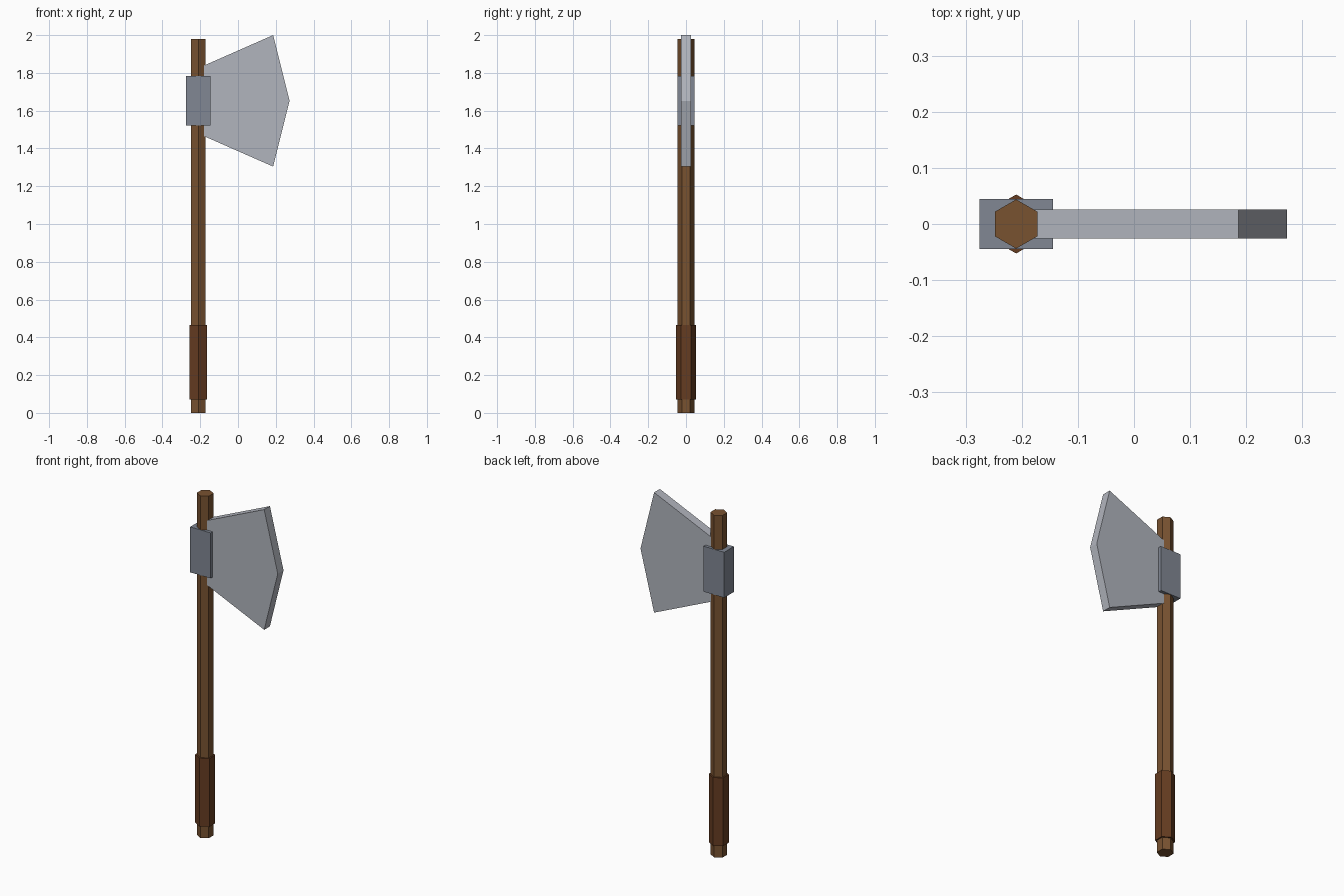
import bpy
import bmesh
from math import radians

if "Cube" in bpy.data.objects:
    bpy.data.objects.remove(bpy.data.objects["Cube"])

SHAFT_X = -0.21


def paint(obj, name, rgb):
    mat = bpy.data.materials.get(name) or bpy.data.materials.new(name)
    mat.diffuse_color = (*rgb, 1)
    mat.use_nodes = True
    mat.node_tree.nodes["Principled BSDF"].inputs["Base Color"].default_value = mat.diffuse_color
    obj.data.materials.append(mat)


def hex_rod(name, radius, z0, z1):
    # Hexagonal prism with corners pointing to the front and back
    bpy.ops.mesh.primitive_cylinder_add(
        vertices=6, radius=radius, depth=z1 - z0,
        location=(SHAFT_X, 0, (z0 + z1) / 2))
    obj = bpy.context.object
    obj.name = name
    return obj


def extruded_profile(name, points, thickness):
    # Flat XZ outline given thickness along y
    bm = bmesh.new()
    face = bm.faces.new([bm.verts.new((x, -thickness / 2, z)) for x, z in points])
    new = bmesh.ops.extrude_face_region(bm, geom=[face])["geom"]
    verts = [v for v in new if isinstance(v, bmesh.types.BMVert)]
    bmesh.ops.translate(bm, verts=verts, vec=(0, thickness, 0))
    bmesh.ops.recalc_face_normals(bm, faces=bm.faces)
    mesh = bpy.data.meshes.new(name)
    bm.to_mesh(mesh)
    bm.free()
    obj = bpy.data.objects.new(name, mesh)
    bpy.context.collection.objects.link(obj)
    return obj


# Wooden shaft and leather grip
paint(hex_rod("shaft", 0.0438, 0, 1.98), "wood", (0.19, 0.085, 0.03))
paint(hex_rod("grip", 0.0525, 0.07, 0.465), "leather", (0.13, 0.045, 0.015))

# Metal collar holding the blade
bpy.ops.mesh.primitive_cube_add(size=1, location=(SHAFT_X, 0, 1.652))
collar = bpy.context.object
collar.name = "collar"
collar.scale = (0.131, 0.0885, 0.263)
paint(collar, "dark_steel", (0.22, 0.245, 0.295))

# Flared blade with a pointed cutting edge
blade = extruded_profile("blade", [
    (-0.18, 1.465), (0.186, 1.304), (0.273, 1.652),
    (0.186, 2.0), (-0.18, 1.839)], 0.0525)
paint(blade, "steel", (0.44, 0.46, 0.51))
